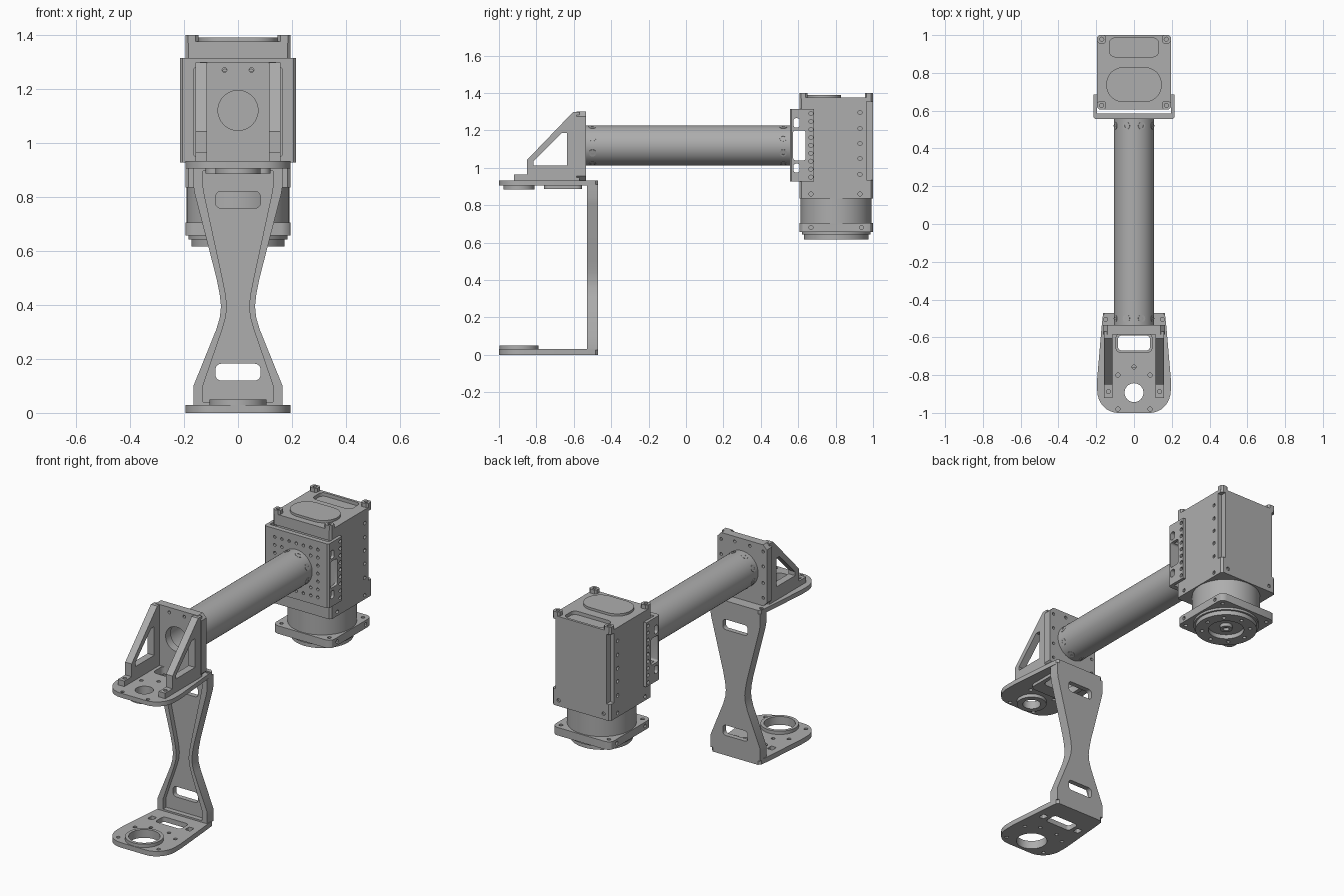
import bpy, bmesh, math
from math import cos, sin, pi

cube = bpy.data.objects.get("Cube")
if cube:
    bpy.data.objects.remove(cube, do_unlink=True)

# One flat metal colour
grey = bpy.data.materials.new("metal_grey")
grey.use_nodes = True
COLOUR = (0.42, 0.42, 0.42, 1)
grey.diffuse_color = COLOUR
grey.node_tree.nodes["Principled BSDF"].inputs["Base Color"].default_value = COLOUR

PLACE = {"x": lambda u, v, w: (w, u, v),
         "y": lambda u, v, w: (u, w, v),
         "z": lambda u, v, w: (u, v, w)}
parts = []


def prism_mesh(bm, pts, axis, lo, hi):
    """Extrude a closed outline along an axis."""
    rings = [[bm.verts.new(PLACE[axis](u, v, w)) for u, v in pts] for w in (lo, hi)]
    bm.faces.new(rings[0])
    bm.faces.new(rings[1])
    n = len(pts)
    for i in range(n):
        j = (i + 1) % n
        bm.faces.new((rings[0][i], rings[0][j], rings[1][j], rings[1][i]))


def make(name, *prisms):
    bm = bmesh.new()
    for p in prisms:
        prism_mesh(bm, *p)
    bmesh.ops.recalc_face_normals(bm, faces=bm.faces)
    mesh = bpy.data.meshes.new(name)
    bm.to_mesh(mesh)
    bm.free()
    mesh.materials.append(grey)
    ob = bpy.data.objects.new(name, mesh)
    bpy.context.scene.collection.objects.link(ob)
    parts.append(ob)
    return ob


def cut(ob, *prisms):
    """Subtract prisms from a part and bake the result."""
    tool = make("cutter", *prisms)
    parts.remove(tool)
    tool.hide_render = True
    mod = ob.modifiers.new("cut", "BOOLEAN")
    mod.operation, mod.solver, mod.object = "DIFFERENCE", "EXACT", tool
    bpy.context.view_layer.update()
    deps = bpy.context.evaluated_depsgraph_get()
    baked = bpy.data.meshes.new_from_object(ob.evaluated_get(deps))
    ob.modifiers.clear()
    ob.data = baked
    bpy.data.objects.remove(tool, do_unlink=True)


def circle(u, v, r, n=48):
    return [(u + r * cos(2 * pi * i / n), v + r * sin(2 * pi * i / n)) for i in range(n)]


def rect(u0, u1, v0, v1, r=0.0, n=6):
    """Rectangle with corners rounded by r (n=1 gives chamfers)."""
    if r == 0:
        return [(u0, v0), (u1, v0), (u1, v1), (u0, v1)]
    pts = []
    for k, (u, v) in enumerate([(u1 - r, v1 - r), (u0 + r, v1 - r), (u0 + r, v0 + r), (u1 - r, v0 + r)]):
        for i in range(n + 1):
            a = pi / 2 * (k + i / n)
            pts.append((u + r * cos(a), v + r * sin(a)))
    return pts


def mirrored(half):
    return half + [(-u, v) for u, v in reversed(half)]


def holes(spots, axis, lo, hi, r=0.011):
    return [(circle(u, v, r, 12), axis, lo, hi) for u, v in spots]


SIDES = (-1, 1)

# Horizontal end flanges, rounded at the front
edge = [(0.15, -0.47), (0.165, -0.485), (0.172, -0.55), (0.195, -0.82)]
edge += [(0.085 + 0.11 * cos(a), -0.88 - 0.12 * sin(a)) for a in [pi / 16 * i for i in range(9)]]
outline = mirrored(edge)
HUB = -0.893
lower = make("lower_flange", (outline, "z", 0, 0.03))
cut(lower, (circle(0, HUB, 0.086), "z", -0.1, 0.1),
    (rect(-0.085, 0.085, -0.67, -0.59, 0.02), "z", -0.1, 0.1),
    *[(rect(s * 0.125 - 0.017, s * 0.125 + 0.017, -0.66, -0.62, 0.006), "z", -0.1, 0.1) for s in SIDES],
    *holes([(s * 0.135, y) for s in SIDES for y in (-0.95, -0.79)], "z", -0.1, 0.1),
    *holes([(s * 0.06, -0.745) for s in SIDES], "z", -0.1, 0.1))
ring = make("lower_bearing_ring", (circle(0, HUB, 0.105), "z", 0.028, 0.05))
cut(ring, (circle(0, HUB, 0.086), "z", 0, 0.1))

upper = make("upper_flange", (outline, "z", 0.905, 0.932))
cut(upper, (circle(0, HUB, 0.05), "z", 0.8, 1),
    (rect(-0.095, 0.095, -0.68, -0.58, 0.025), "z", 0.8, 1),
    *holes([(s * x, y) for s in SIDES for x, y in ((0.085, -0.8), (0.085, -0.98), (0.15, -0.505))], "z", 0.8, 1),
    *holes([(0, -0.757)], "z", 0.8, 1))
ring = make("upper_bearing_ring", (circle(0, HUB, 0.083), "z", 0.885, 0.906))
cut(ring, (circle(0, HUB, 0.05), "z", 0.8, 1))
rim = make("upper_slot_rim", (rect(-0.12, 0.12, -0.76, -0.555, 0.03), "z", 0.887, 0.906))
cut(rim, (rect(-0.095, 0.095, -0.68, -0.58, 0.025), "z", 0.8, 1))

# Hourglass link with a recessed front and two slots
waist = [(0.165, 0.025), (0.165, 0.1), (0.08, 0.31), (0.067, 0.355), (0.063, 0.395),
         (0.068, 0.44), (0.08, 0.5), (0.16, 0.81), (0.165, 0.84), (0.165, 0.91)]
inner = [(u - 0.022 if u < 0.1 else u - 0.035, min(max(v, 0.04), 0.895)) for u, v in waist]
link = make("hourglass_link", (mirrored(waist), "y", -0.53, -0.47))
cut(link, (mirrored(inner), "y", -0.6, -0.5))
cut(link, *[(rect(-0.083, 0.083, z, z + 0.062, 0.02), "y", -0.6, -0.4) for z in (0.12, 0.758)])

# Gusseted bracket holding the tube
TUBE_Z = 1.12
back = make("bracket_plate", (rect(-0.165, 0.165, 0.93, 1.3, 0.025, 1), "y", -0.585, -0.535))
cut(back, (circle(0, TUBE_Z, 0.074), "y", -0.7, -0.4),
    *holes([(s * x, z) for s in SIDES for x, z in ((0.14, 0.98), (0.14, 1.07), (0.14, 1.17), (0.14, 1.26), (0.05, 1.27))],
           "y", -0.7, -0.4, 0.009))
gusset = [(-0.92, 0.93), (-0.92, 0.965), (-0.85, 0.965), (-0.85, 1.042), (-0.605, 1.297),
          (-0.57, 1.297), (-0.57, 0.93)]
window = [(-0.815, 1.012), (-0.635, 1.012), (-0.635, 1.185), (-0.665, 1.185), (-0.815, 1.035)]
for s, side in ((1, "left"), (-1, "right")):
    x0, x1 = sorted((s * 0.115, s * 0.158))
    g = make(side + "_gusset", (gusset, "x", x0, x1))
    cut(g, (window, "x", x0 - 0.1, x1 + 0.1),
        (circle(s * 0.136, -0.887, 0.011, 12), "z", 0.9, 1))

# Hollow tube with screw holes around each end
tube = make("arm_tube", (circle(0, TUBE_Z, 0.107, 64), "y", -0.536, 0.557))
cut(tube, (circle(0, TUBE_Z, 0.09, 64), "y", -0.7, 0.7))
screws = []
for y in (-0.5, 0.52):
    for k in range(8):
        a = pi / 8 + k * pi / 4
        c, n = cos(a), sin(a)
        tool = make("screw", (circle(0, 0, 0.02, 16), "z", 0.1, 0.108))
        hollow = (circle(0, 0, 0.01, 6), "z", 0.103, 0.2)
        cut(tool, hollow)
        tool.name = "tube_screw"
        tool.location = (0, y, TUBE_Z)
        tool.rotation_euler = (0, a, 0)

# Channel bracket around the motor housing
channel = mirrored([(0.215, 0.685), (0.215, 0.565), (0.205, 0.555)])
channel = channel + [(-0.197, 0.685), (-0.197, 0.585), (0.197, 0.585), (0.197, 0.685)]
mount = make("motor_mount", (channel, "z", 0.927, 1.315))
windows = [(0.573, 0.64, 1.04, 1.2), (0.575, 0.608, 1.215, 1.265), (0.575, 0.608, 0.975, 1.022)]
grid = [i * 0.048 - 0.144 for i in range(7)]
spots = [(x, TUBE_Z + z) for x in grid for z in grid if math.hypot(x, z) > 0.125]
cut(mount, *[(rect(*w, 0.012), "x", -0.3, 0.3) for w in windows],
    *holes([(0.668, 0.95 + i * 0.0425) for i in range(9)], "x", -0.3, 0.3))
cut(mount, *holes(spots, "y", 0.5, 0.583, 0.009))

# Motor housing with corner grooves, front relief and screw holes
MID = 0.803
body = make("motor_housing", (rect(-0.195, 0.195, 0.606, 1, 0.012, 1), "z", 0.835, 1.376))
cut(body, (rect(-0.3, 0.3, 0.5, 0.645), "z", 0.935, 1.31),
    *[(rect(min(s * 0.17, s * 0.3), max(s * 0.17, s * 0.3), 0.965, 1.1), "z", 0.935, 1.355) for s in SIDES],
    (rect(-0.13, 0.13, 0.885, 0.985, 0.03), "z", 1.355, 1.5))
side_spots = [(0.93, z) for z in (0.86, 0.965, 1.05, 1.13, 1.21, 1.295)] + [(0.668, 0.86)]
for s in SIDES:
    cut(body, *holes(side_spots, "x", s * 0.19 - 0.01, s * 0.19 + 0.01))
cut(body, *holes([(s * 0.15, 0.87) for s in SIDES], "y", 0.99, 1.1))
make("housing_lid_oval", (rect(-0.147, 0.147, 0.645, 0.83, 0.09, 10), "z", 1.37, 1.39))
posts = make("lid_corner_posts", *[
    (rect(x - 0.024, x + 0.024, y - 0.022, y + 0.022, 0.01, 1), "z", 1.37, 1.4)
    for x in (-0.171, 0.171) for y in (0.628, 0.978)])
cut(posts, *holes([(x, y) for x in (-0.171, 0.171) for y in (0.628, 0.978)], "z", 1.385, 1.5))

# Motor neck, square flange and output hub
make("motor_neck", (circle(0, MID, 0.19, 64), "z", 0.69, 0.84))
flange = make("motor_flange", (rect(-0.195, 0.195, 0.606, 1, 0.035, 3), "z", 0.657, 0.705))
cut(flange, *holes([(s * 0.16, MID + t * 0.16) for s in SIDES for t in SIDES], "z", 0.6, 0.8),)
cut(flange, *[h for s in SIDES for h in holes([(MID + t * 0.135, 0.681) for t in SIDES],
                                             "x", s * 0.19 - 0.008, s * 0.19 + 0.008)])
hub = make("output_ring", (circle(0, MID, 0.172, 64), "z", 0.617, 0.66))
cut(hub, (circle(0, MID, 0.1), "z", 0.5, 0.645),
    *holes([(0.135 * cos(k * pi / 4), MID + 0.135 * sin(k * pi / 4)) for k in range(8)], "z", 0.5, 0.635))
make("output_step", (circle(0, MID, 0.183, 64), "z", 0.643, 0.658))
shaft = make("output_shaft", (circle(0, MID, 0.035, 32), "z", 0.622, 0.65))
cut(shaft, (circle(0, MID, 0.017, 16), "z", 0.5, 0.64))

# Smooth shading on round parts, sharp on machined edges
bpy.ops.object.select_all(action="DESELECT")
for ob in parts:
    ob.select_set(True)
bpy.context.view_layer.objects.active = parts[0]
bpy.ops.object.shade_smooth_by_angle(angle=math.radians(30))
